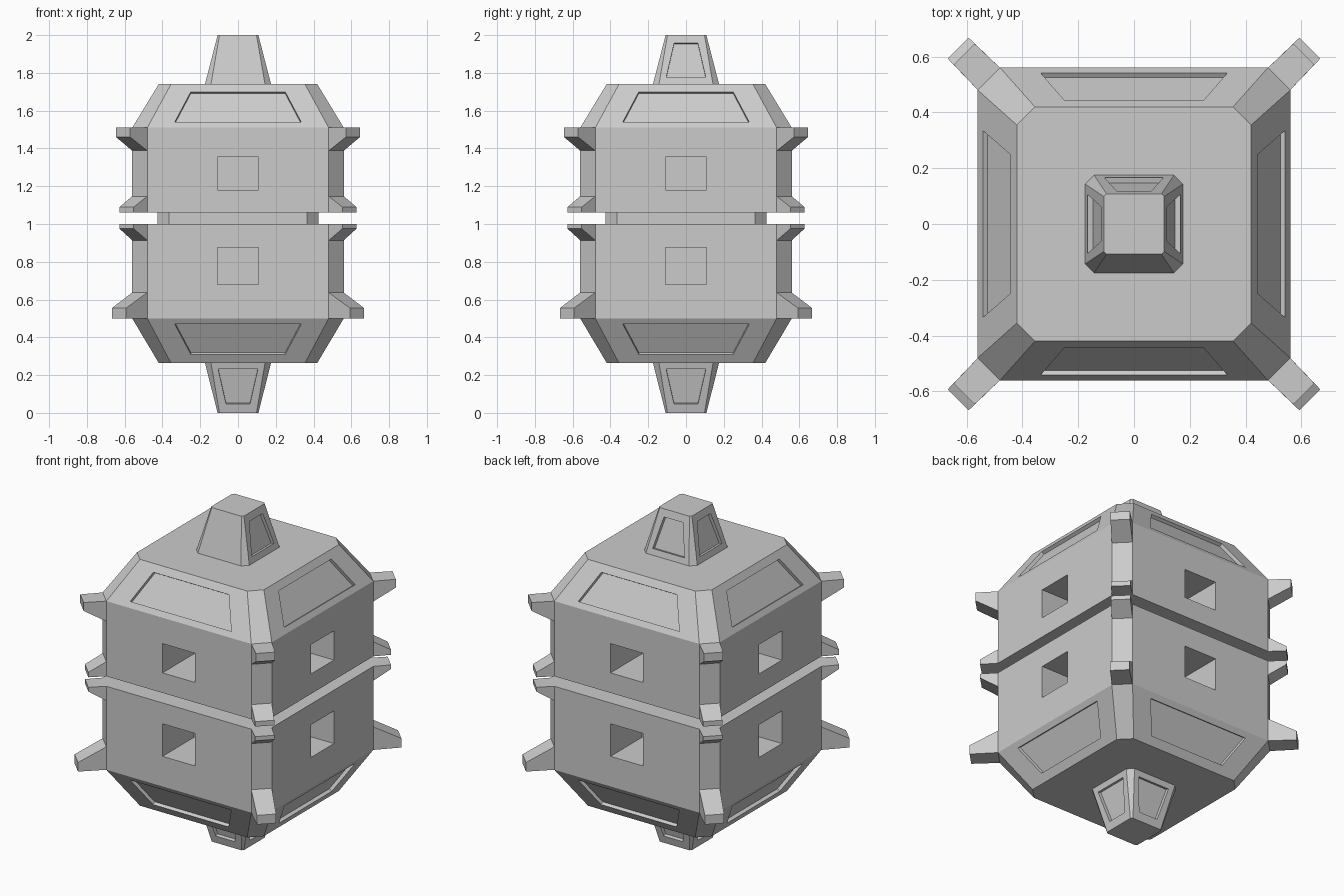
import bpy, bmesh
from math import radians
from mathutils import Vector, Matrix

if "Cube" in bpy.data.objects:
    bpy.data.objects.remove(bpy.data.objects["Cube"])


def finish(bm, name):
    bmesh.ops.recalc_face_normals(bm, faces=bm.faces)
    me = bpy.data.meshes.new(name)
    bm.to_mesh(me)
    bm.free()
    bpy.context.collection.objects.link(bpy.data.objects.new(name, me))


def ring(bm, z, h, c):
    """Square of half-width h with corners cut by c."""
    a = h - c
    pts = [(h, -a), (h, a), (a, h), (-a, h), (-h, a), (-h, -a), (-a, -h), (a, -h)]
    return [bm.verts.new((x, y, z)) for x, y in pts]


def loft(bm, sections, cap_low=True, cap_high=True):
    """Stack rings; even face indices are +x, +y, -x, -y sides."""
    rings = [ring(bm, *s) for s in sections]
    bands = []
    for a, b in zip(rings, rings[1:]):
        bands.append([bm.faces.new((a[k], a[(k + 1) % 8], b[(k + 1) % 8], b[k]))
                      for k in range(8)])
    if cap_low:
        bm.faces.new(rings[0][::-1])
    if cap_high:
        bm.faces.new(rings[-1])
    return bands


def recess(bm, face, z0, w0, z1, w1, depth):
    """Sink a trapezoid panel (half-widths w0 at z0, w1 at z1) into a side face."""
    face.normal_update()
    n = face.normal.copy()
    t = Vector((0, 0, 1)).cross(n).normalized()
    p = face.calc_center_median()
    up = n.cross(t)
    bmesh.ops.inset_individual(bm, faces=[face], thickness=0.01)
    for v in face.verts:
        z, w = (z1, w1) if v.co.z > p.z else (z0, w0)
        s = 1 if (v.co - p).dot(t) > 0 else -1
        v.co = p + up * ((z - p.z) / up.z) + t * (s * w)
    inner = bmesh.ops.extrude_discrete_faces(bm, faces=[face])['faces'][0]
    bmesh.ops.translate(bm, verts=inner.verts, vec=-n * depth)


# Main hull: two blocks with a groove between, sloped shoulders at both ends
bm = bmesh.new()
bands = loft(bm, [(0.265, 0.42, 0.065), (0.5, 0.56, 0.08), (1.0, 0.56, 0.08),
                  (1.0, 0.425, 0.06), (1.06, 0.425, 0.06), (1.06, 0.56, 0.08),
                  (1.51, 0.56, 0.08), (1.74, 0.42, 0.065)])
for k in (0, 2, 4, 6):
    recess(bm, bands[0][k], 0.31, 0.25, 0.47, 0.335, 0.02)
    recess(bm, bands[1][k], 0.68, 0.108, 0.875, 0.108, 0.3)
    recess(bm, bands[4 + 1][k], 1.18, 0.108, 1.355, 0.108, 0.3)
    recess(bm, bands[6][k], 1.54, 0.335, 1.70, 0.25, 0.02)
finish(bm, "hull")

# Upper spire: the front side stays plain
bm = bmesh.new()
band = loft(bm, [(1.74, 0.175, 0.032), (2.0, 0.108, 0.01)], cap_low=False)[0]
for k in (0, 2, 4):
    recess(bm, band[k], 1.775, 0.105, 1.957, 0.063, 0.02)
finish(bm, "upper_spire")

# Lower spire
bm = bmesh.new()
band = loft(bm, [(0.0, 0.108, 0.01), (0.265, 0.175, 0.032)], cap_high=False)[0]
for k in (0, 2, 4, 6):
    recess(bm, band[k], 0.047, 0.063, 0.232, 0.105, 0.02)
finish(bm, "lower_spire")

# Corner lugs: flat edge z, tip z, root z on the hull, tip radius on the diagonal
lugs = {"shoulder_lug": (1.51, 1.46, 1.385, 0.86),
        "upper_mid_lug": (1.06, 1.09, 1.15, 0.834),
        "lower_mid_lug": (1.0, 0.975, 0.91, 0.834),
        "base_lug": (0.5, 0.555, 0.64, 0.891)}
for name, (flat, tip, root, r) in lugs.items():
    for i in range(4):
        bm = bmesh.new()
        sides = []
        for s in (-1, 1):
            profile = [(0.73, flat, 0.0565), (r, flat, 0.053),
                       (r, tip, 0.053), (0.73, root, 0.0565)]
            sides.append([bm.verts.new((x, s * w, z)) for x, z, w in profile])
        a, b = sides
        bm.faces.new(a)
        bm.faces.new(b[::-1])
        for k in range(4):
            j = (k + 1) % 4
            bm.faces.new((a[k], b[k], b[j], a[j]))
        bm.transform(Matrix.Rotation(radians(45 + 90 * i), 4, 'Z'))
        finish(bm, f"{name}_{i + 1}")
